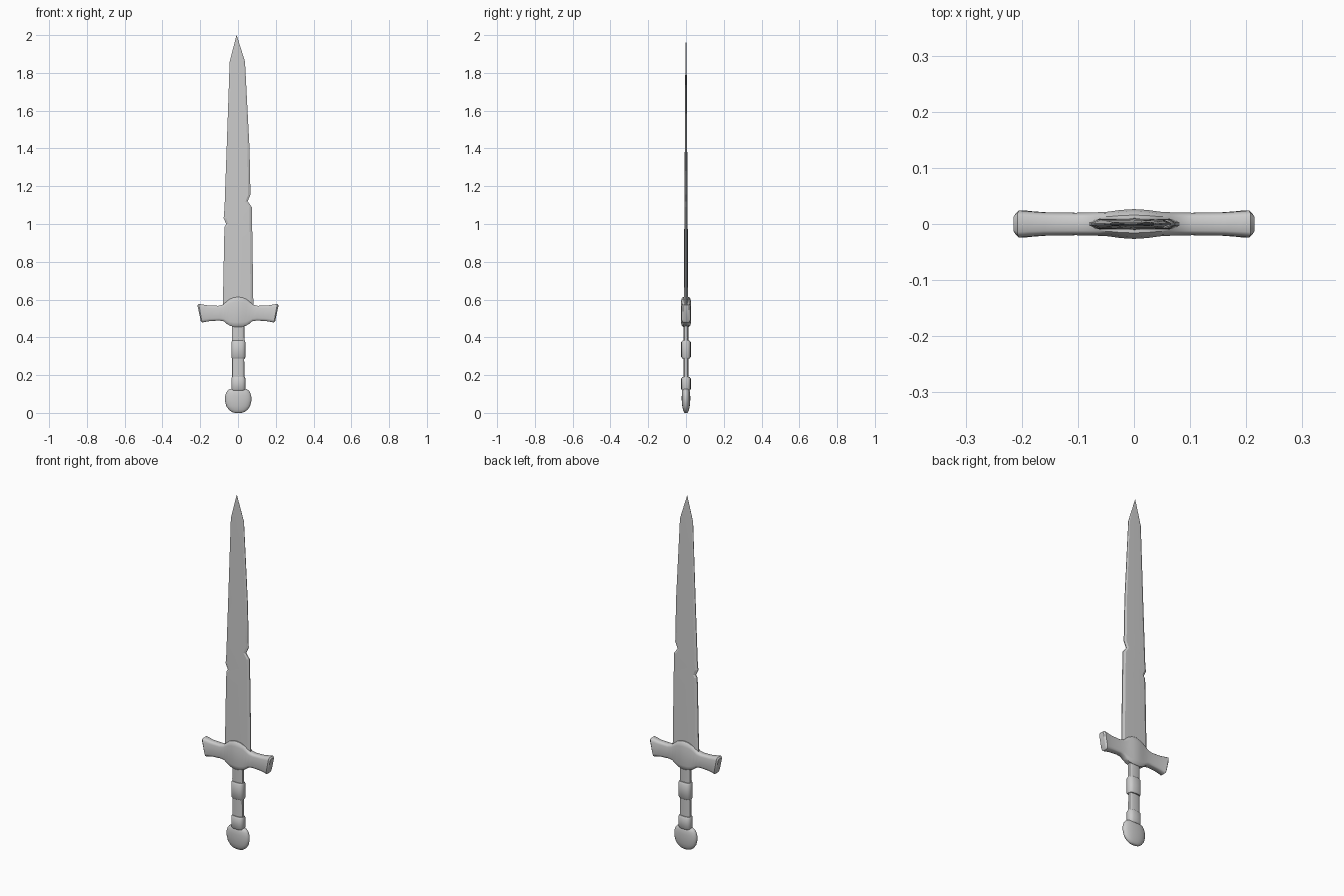
import bpy, bmesh, math
from math import cos, sin, pi, copysign
from mathutils import Vector


def loft(name, rings, angle=35):
    """Skin a list of equal-length point rings, cap both ends."""
    bm = bmesh.new()
    loops = [[bm.verts.new(p) for p in r] for r in rings]
    n = len(loops[0])
    for a, b in zip(loops, loops[1:]):
        for i in range(n):
            j = (i + 1) % n
            bm.faces.new((a[i], a[j], b[j], b[i]))
    bm.faces.new(loops[0][::-1])
    bm.faces.new(loops[-1])
    bmesh.ops.remove_doubles(bm, verts=bm.verts, dist=1e-5)
    bmesh.ops.recalc_face_normals(bm, faces=bm.faces)
    me = bpy.data.meshes.new(name)
    bm.to_mesh(me)
    bm.free()
    ob = bpy.data.objects.new(name, me)
    bpy.context.collection.objects.link(ob)
    bpy.ops.object.select_all(action='DESELECT')
    bpy.context.view_layer.objects.active = ob
    ob.select_set(True)
    bpy.ops.object.shade_smooth_by_angle(angle=math.radians(angle))
    return ob


def oval(cx, z, rx, ry, e=1.0, n=16):
    """Horizontal superellipse ring; small e gives a boxier section."""
    f = lambda v: copysign(abs(v) ** e, v)
    return [(cx + rx * f(cos(2 * pi * i / n)), ry * f(sin(2 * pi * i / n)), z)
            for i in range(n)]


# Blade: z, left x, right x, half thickness (chipped on both edges)
blade = [
    (0.52, -0.081, 0.082, 0.0105), (0.93, -0.073, 0.076, 0.0095),
    (0.985, -0.071, 0.075, 0.0092), (1.00, -0.062, 0.0745, 0.009),
    (1.03, -0.076, 0.074, 0.009), (1.09, -0.071, 0.073, 0.0085),
    (1.12, -0.070, 0.051, 0.0085), (1.155, -0.069, 0.066, 0.008),
    (1.40, -0.060, 0.061, 0.0065), (1.86, -0.044, 0.037, 0.0035),
    (2.00, -0.008, -0.007, 0.0005)]
rings = []
for z, l, r, t in blade:
    c, h = (l + r) / 2, (r - l) / 2
    side = [(-1, 0.25), (-0.82, 0.9), (0, 1), (0.82, 0.9), (1, 0.25)]
    sec = side + [(u, -v) for u, v in reversed(side)]
    rings.append([(c + h * u, t * v, z) for u, v in sec])
loft("blade", rings, 12)

# Crossguard: half profile as x at top, x at bottom, top z, bottom z, half depth
half = [
    (0.000, 0.000, 0.614, 0.455, 0.0265), (0.025, 0.022, 0.610, 0.456, 0.025),
    (0.045, 0.042, 0.602, 0.461, 0.022), (0.062, 0.060, 0.588, 0.472, 0.021),
    (0.080, 0.075, 0.573, 0.485, 0.0205), (0.105, 0.100, 0.567, 0.489, 0.020),
    (0.160, 0.150, 0.569, 0.486, 0.0205), (0.190, 0.178, 0.574, 0.481, 0.0225),
    (0.208, 0.190, 0.577, 0.478, 0.024), (0.215, 0.197, 0.570, 0.486, 0.017)]
stations = [(-a, -b, *rest) for a, b, *rest in half[:0:-1]] + half
rings = []
for xt, xb, zt, zb, d in stations:
    sec = [(0, .6), (.05, .85), (.16, 1), (.84, 1), (.95, .85), (1, .6)]
    sec += [(u, -v) for u, v in reversed(sec)]
    rings.append([(xt + (xb - xt) * u, d * v, zt + (zb - zt) * u) for u, v in sec])
loft("crossguard", rings, 40)

# Grip core and the two wrapped bands
grip = [(0.10, 0.034, 0.015), (0.28, 0.032, 0.0135), (0.39, 0.034, 0.0135),
        (0.48, 0.033, 0.015)]
loft("grip", [oval(0.001, z, rx, ry, 0.7) for z, rx, ry in grip])


def band(name, z0, z1, rx, ry):
    b = 0.008
    loft(name, [oval(0.002, z, rx - s * 0.5, ry - s, 0.7) for z, s in
                ((z0, 0.006), (z0 + b, 0), (z1 - b, 0), (z1, 0.006))], 45)


band("grip_band_upper", 0.288, 0.382, 0.037, 0.0255)
band("grip_band_lower", 0.118, 0.190, 0.037, 0.0255)

# Pommel: flattened knob with a flat top
pommel = [(0.000, 0.018, 0.006), (0.005, 0.034, 0.011), (0.017, 0.050, 0.016),
          (0.036, 0.063, 0.020), (0.065, 0.070, 0.0225), (0.090, 0.069, 0.0225),
          (0.108, 0.063, 0.021), (0.120, 0.055, 0.018), (0.127, 0.042, 0.014)]
loft("pommel", [oval(0.001, z, rx, ry, 0.9, 24) for z, rx, ry in pommel], 50)
